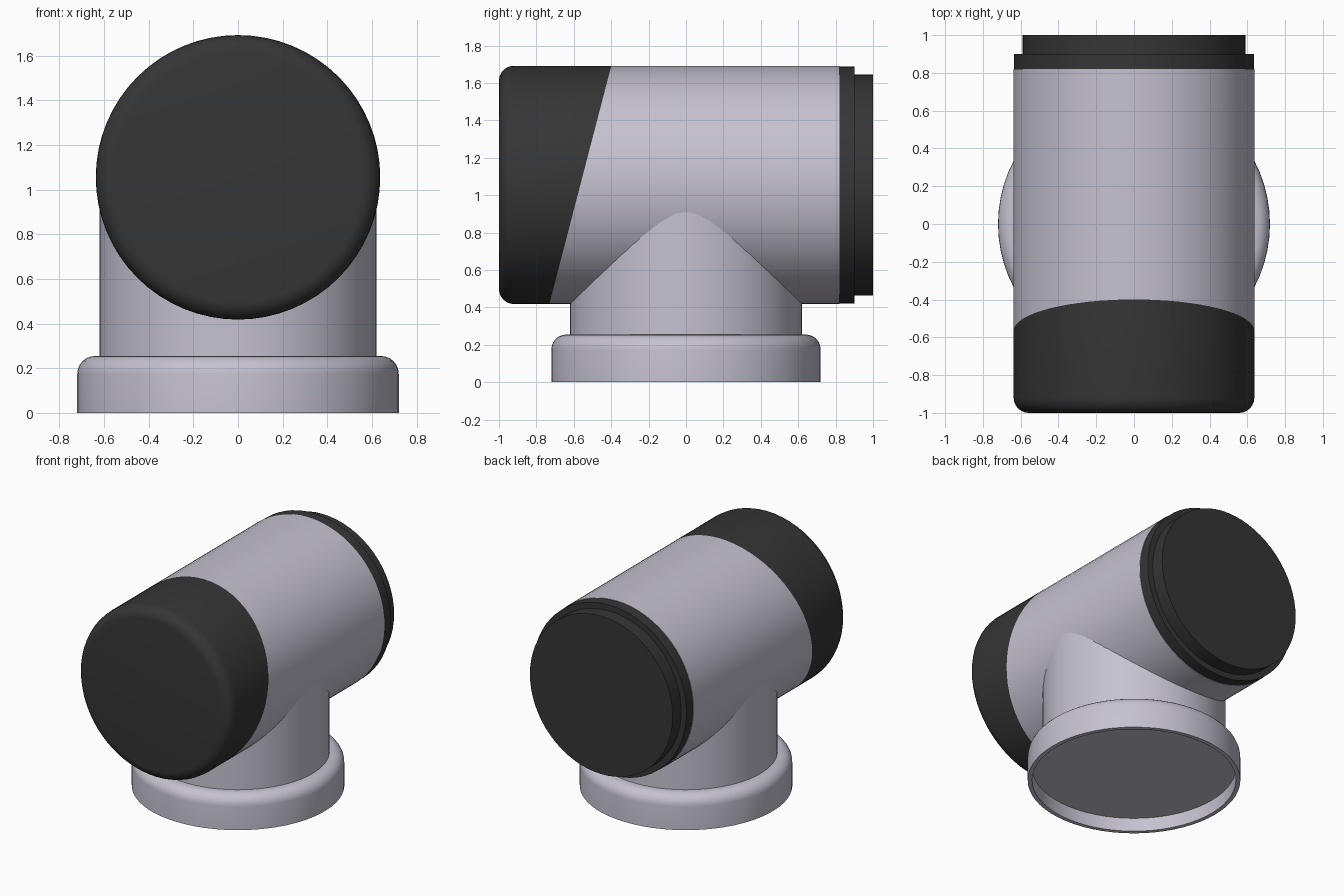
import bpy, bmesh, math
from mathutils import Matrix, Vector

if "Cube" in bpy.data.objects:
    bpy.data.objects.remove(bpy.data.objects["Cube"], do_unlink=True)

SEGMENTS = 64
AXIS_Z = 1.055
TUBE_R = 0.637


def material(name, colour):
    m = bpy.data.materials.new(name)
    m.use_nodes = True
    m.diffuse_color = (*colour, 1)
    bsdf = m.node_tree.nodes["Principled BSDF"]
    bsdf.inputs["Base Color"].default_value = (*colour, 1)
    bsdf.inputs["Roughness"].default_value = 0.6
    return m


grey = material("light grey", (0.56, 0.54, 0.63))
dark = material("charcoal", (0.036, 0.036, 0.036))


def corner(r, h, size, steps=6):
    """Rounded outer corner from the side wall (r) over to the end face (h)."""
    return [(r - size + size * math.cos(a), h - size + size * math.sin(a))
            for a in (math.pi / 2 * i / steps for i in range(steps + 1))]


def lathe(profile):
    """Spin (radius, height) points about z into a closed bmesh."""
    bm = bmesh.new()
    verts = [bm.verts.new((r, 0, h)) for r, h in profile]
    edges = [bm.edges.new(pair) for pair in zip(verts, verts[1:])]
    bmesh.ops.spin(bm, geom=verts + edges, axis=(0, 0, 1), cent=(0, 0, 0),
                   angle=2 * math.pi, steps=SEGMENTS)
    bmesh.ops.remove_doubles(bm, verts=bm.verts, dist=0.0005)
    bmesh.ops.recalc_face_normals(bm, faces=bm.faces)
    return bm


def finish(bm, name, materials):
    mesh = bpy.data.meshes.new(name)
    bm.to_mesh(mesh)
    bm.free()
    obj = bpy.data.objects.new(name, mesh)
    bpy.context.collection.objects.link(obj)
    for m in materials:
        mesh.materials.append(m)
    bpy.ops.object.select_all(action="DESELECT")
    obj.select_set(True)
    bpy.context.view_layer.objects.active = obj
    bpy.ops.object.shade_smooth_by_angle(angle=math.radians(35))
    return obj


def lay_down(bm):
    """Turn the lathe axis so its height runs towards the front."""
    bmesh.ops.transform(bm, verts=bm.verts, matrix=Matrix.Translation((0, 0, AXIS_Z))
                        @ Matrix.Rotation(math.pi / 2, 4, "X"))


# Main tube with a rounded front, split by a slanted colour line
bm = lathe([(0, -0.82), (TUBE_R, -0.82)] + corner(TUBE_R, 1, 0.08) + [(0, 1)])
lay_down(bm)
point = Vector((0, -0.565, AXIS_Z))
normal = Vector((0, -1, 0.26)).normalized()
bmesh.ops.bisect_plane(bm, geom=bm.verts[:] + bm.edges[:] + bm.faces[:],
                       plane_co=point, plane_no=normal)
for face in bm.faces:
    face.material_index = int((face.calc_center_median() - point).dot(normal) > 0)
finish(bm, "main_tube", [grey, dark])

# Stepped rear cap
bm = lathe([(0, -1), (0.59, -1), (0.59, -0.9), (0.634, -0.9), (0.634, -0.815), (0, -0.815)])
lay_down(bm)
finish(bm, "rear_cap", [dark])

# Neck rising into the tube
bm = lathe([(0, 0.2), (0.62, 0.2), (0.62, 0.98), (0, 0.98)])
finish(bm, "neck", [grey])

# Base flange with a rounded shoulder and a recessed underside
bm = lathe([(0, 0.1), (0.69, 0.1), (0.69, 0), (0.72, 0)]
           + corner(0.72, 0.255, 0.08) + [(0, 0.255)])
finish(bm, "base_flange", [grey])
